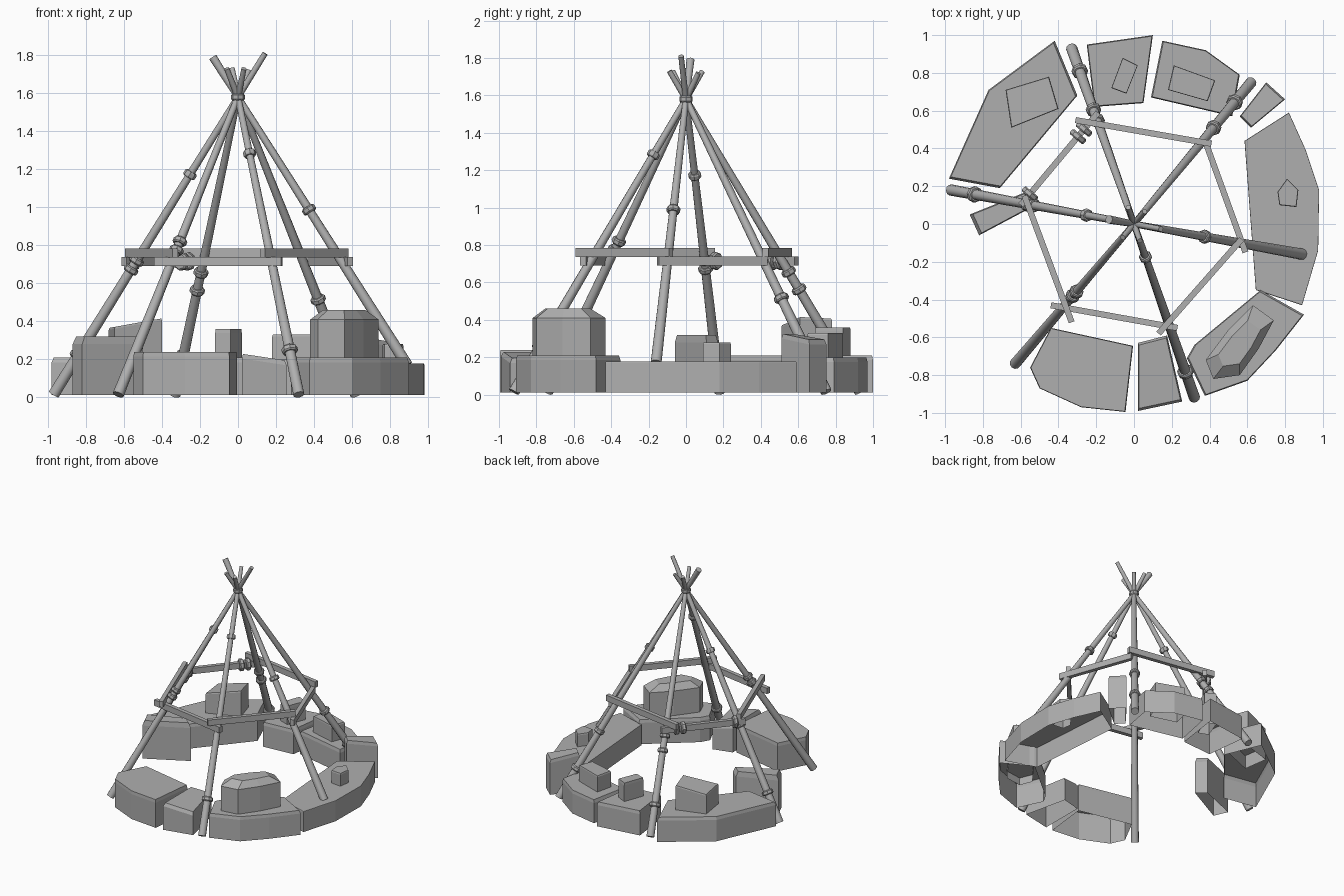
import bpy, bmesh, math
from mathutils import Vector

if "Cube" in bpy.data.objects:
    bpy.data.objects.remove(bpy.data.objects["Cube"], do_unlink=True)

grey = bpy.data.materials.new("stone grey")
grey.use_nodes = True
grey.diffuse_color = (0.43, 0.43, 0.43, 1)
grey.node_tree.nodes["Principled BSDF"].inputs["Base Color"].default_value = (0.43, 0.43, 0.43, 1)


def skin(name, rings, smooth=False, open_base=False):
    """Join closed rings of points into a solid, or a shell open underneath."""
    bm = bmesh.new()
    loops = [[bm.verts.new(p) for p in ring] for ring in rings]
    n = len(loops[0])
    for a, b in zip(loops, loops[1:]):
        for i in range(n):
            j = (i + 1) % n
            bm.faces.new((a[i], a[j], b[j], b[i]))
    base = bm.faces.new(loops[0])
    bm.faces.new(loops[-1])
    bmesh.ops.recalc_face_normals(bm, faces=bm.faces)
    if open_base:
        bmesh.ops.delete(bm, geom=[base], context='FACES_ONLY')
    mesh = bpy.data.meshes.new(name)
    bm.to_mesh(mesh)
    bm.free()
    mesh.materials.append(grey)
    ob = bpy.data.objects.new(name, mesh)
    bpy.context.collection.objects.link(ob)
    if smooth:
        bpy.ops.object.select_all(action='DESELECT')
        ob.select_set(True)
        bpy.context.view_layer.objects.active = ob
        bpy.ops.object.shade_smooth_by_angle(angle=math.radians(40))


def rod(name, stations, sides=10, smooth=True):
    """Round rod through (point, radius) stations on a straight line."""
    axis = (stations[-1][0] - stations[0][0]).normalized()
    u = axis.orthogonal().normalized()
    v = axis.cross(u)
    turns = [2 * math.pi * i / sides for i in range(sides)]
    skin(name, [[p + r * (u * math.cos(t) + v * math.sin(t)) for t in turns]
                for p, r in stations], smooth)


def collar(name, centre, axis, r):
    a = axis.normalized()
    rod(name, [(centre - a * 0.017, r * 0.85), (centre - a * 0.01, r),
               (centre + a * 0.01, r), (centre + a * 0.017, r * 0.85)], 8, False)


def rock(name, pts, top, base=0.012, inset=0.97, edge=0.025, tilt=(0, 0)):
    """Faceted hollow stone: outline, chamfered top edge, optional sloping top."""
    c = sum((Vector(p) for p in pts), Vector((0, 0))) / len(pts)

    def ring(z, s, slope):
        out = []
        for p in pts:
            d = (Vector(p) - c) * s
            out.append((c.x + d.x, c.y + d.y, z + slope * d.dot(Vector(tilt))))
        return out
    skin(name, [ring(base, 1, 0), ring(top - edge, 1, 1), ring(top, inset, 1)], open_base=True)


# Poles leaning together: foot, tip height, tip radius, collar positions from apex to foot
APEX = Vector((0, 0, 1.58))
poles = [
    ("front_right_pole", (-0.63, -0.74, 0.015), 1.72, 0.014, (0.485, 0.515)),
    ("front_left_pole", (0.32, -0.92, 0.015), 1.73, 0.014, (0.19, 0.85)),
    ("left_pole", (0.89, -0.16, 0.17), 1.79, 0.022, (0.42,)),
    ("back_left_pole", (0.62, 0.75, 0.015), 1.73, 0.014, (0.68, 0.86)),
    ("back_right_pole", (-0.33, 0.93, 0.015), 1.73, 0.014, (0.59, 0.65, 0.87)),
    ("right_pole", (-0.97, 0.18, 0.015), 1.81, 0.015, (0.26, 0.55, 0.58, 0.87)),
]
for name, foot, tip_z, tip_r, collars in poles:
    foot = Vector(foot)
    run = foot - APEX
    tip = APEX + run * (tip_z - APEX.z) / run.z
    rod(name, [(foot, 0.03), (APEX, 0.017), (tip, tip_r)])
    for t in collars:
        collar(name + "_collar", APEX + run * t, run, 0.031 + 0.014 * t)

# Lashing where the poles cross
collar("apex_lashing", APEX, Vector((0, 0, 1)), 0.036)

# Six overlapping rails, alternately low and high
rails = [((-0.44, -0.43), (0.23, -0.55)), ((0.13, -0.58), (0.57, -0.08)),
         ((0.59, -0.15), (0.38, 0.43)), ((0.41, 0.425), (-0.31, 0.55)),
         ((-0.19, 0.59), (-0.6, 0.1)), ((-0.58, 0.15), (-0.33, -0.52))]
for i, (a, b) in enumerate(rails):
    z = 0.76 if i % 2 else 0.715
    a, b = Vector((*a, z)), Vector((*b, z))
    side = (b - a).cross(Vector((0, 0, 1))).normalized() * 0.016
    up = Vector((0, 0, 0.024))
    skin("rail", [[p - side - up, p + side - up, p + side + up, p - side + up] for p in (a, b)])
    if i == 4:
        for t in (0.18, 0.26, 0.88):
            collar("rail_lashing", a.lerp(b, t), b - a, 0.048)

# Ring of ground stones
rock("front_right_stone", [(-.44, -.55), (-.005, -.645), (-.045, -.995), (-.28, -.97),
                           (-.5, -.87), (-.55, -.76)], 0.24, inset=0.985)
rock("front_small_stone", [(.02, -.63), (.175, -.59), (.255, -.94), (.02, -.99)],
     0.215, inset=0.93, tilt=(-0.15, 0))
rock("front_left_stone", [(.67, -.35), (.9, -.48), (.75, -.67), (.6, -.83), (.375, -.91),
                          (.28, -.71), (.32, -.64)], 0.21)
rock("left_stone", [(.82, .59), (.91, .39), (.98, .18), (.975, -.14), (.89, -.43),
                    (.645, -.35), (.585, .44)], 0.178, inset=0.995, edge=0.005)
rock("back_left_small_stone", [(.7, .75), (.8, .66), (.62, .51), (.56, .57)],
     0.31, inset=0.92, tilt=(-0.1, -0.1))
rock("back_left_stone", [(.15, .97), (.38, .92), (.56, .79), (.52, .57), (.09, .67)], 0.2)
rock("back_stone", [(-.25, .95), (.1, 1), (.05, .64), (-.21, .62)], 0.21)
rock("back_right_stone", [(-.98, .24), (-.71, .19), (-.3, .68), (-.42, .97), (-.77, .71)], 0.21)
rock("right_standing_stone", [(-.87, .05), (-.57, .17), (-.5, .11), (-.82, -.06)],
     0.32, inset=0.9, edge=0.04)

# Smaller stones stacked on the ring
rock("boulder", [(.63, -.43), (.74, -.51), (.66, -.66), (.56, -.8), (.42, -.82),
                 (.38, -.72), (.5, -.56)], 0.46, base=0.15, inset=0.62, edge=0.05)
rock("left_pebble", [(.76, .17), (.81, .24), (.87, .18), (.86, .09), (.77, .1)],
     0.28, base=0.1, inset=0.95, edge=0.01)
rock("back_left_block", [(.18, .71), (.21, .84), (.43, .76), (.39, .65)],
     0.33, base=0.1, edge=0.01)
rock("back_block", [(-.12, .72), (-.06, .88), (.02, .84), (-.04, .69)],
     0.36, base=0.1, edge=0.02)
rock("back_right_block", [(-.65, .51), (-.68, .71), (-.45, .78), (-.4, .61)],
     0.39, base=0.1, edge=0.01, tilt=(0.18, 0))
